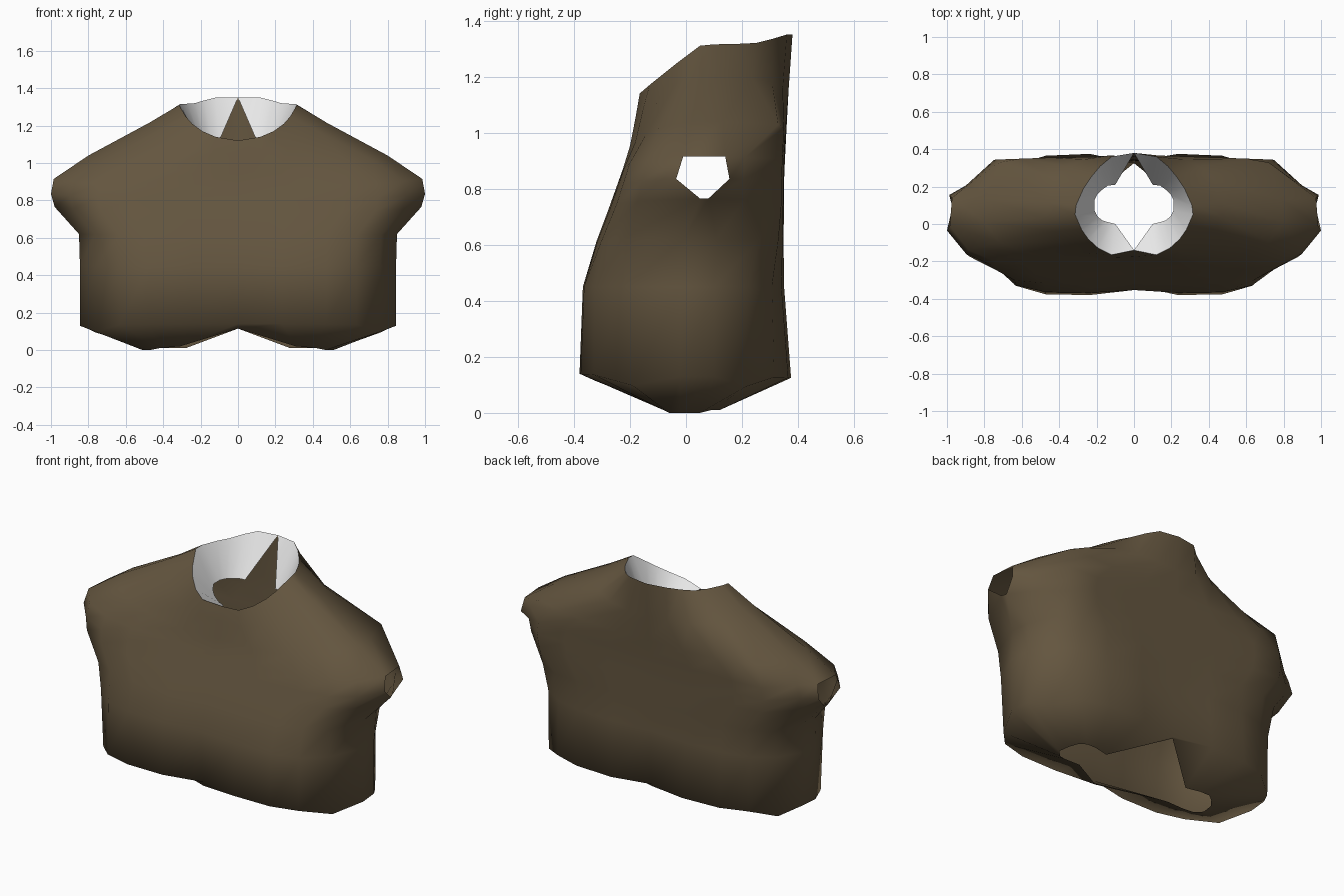
import bpy, bmesh

if "Cube" in bpy.data.objects:
    bpy.data.objects.remove(bpy.data.objects["Cube"])


def material(name, rgb):
    m = bpy.data.materials.new(name)
    m.diffuse_color = (*rgb, 1)
    m.use_nodes = True
    m.node_tree.nodes["Principled BSDF"].inputs["Base Color"].default_value = m.diffuse_color
    return m


def full_ring(half):
    """Half ring (front centre to back centre on +x) -> closed ring."""
    return half + [(-x, y, z) for x, y, z in half[-2:0:-1]]


def loft(name, rings, mat, holes=()):
    """Skin closed rings; holes lists (ring, column) quads left open."""
    bm = bmesh.new()
    rows = [[bm.verts.new(p) for p in r] for r in rings]
    n = len(rows[0])
    for i in range(len(rows) - 1):
        for j in range(n):
            if (i, j) not in holes:
                k = (j + 1) % n
                bm.faces.new((rows[i][j], rows[i][k], rows[i + 1][k], rows[i + 1][j]))
    bmesh.ops.remove_doubles(bm, verts=bm.verts[:], dist=0.001)
    for f in bm.faces:
        f.smooth = True
    me = bpy.data.meshes.new(name)
    bm.to_mesh(me)
    bm.free()
    me.materials.append(mat)
    ob = bpy.data.objects.new(name, me)
    bpy.context.collection.objects.link(ob)
    return ob


US = (0, .28, .56, .75, .9)


def section(zs, zf, zb, width, yf, yb, yc, sh, dip, front, back, sag=0):
    """Half cross-section; front/back give the depth fraction at the outer columns."""
    pts = []
    for u, f in zip(US, (1, 1) + front):
        y = yc + (yf - yc) * f + (dip if u == 0 else 0)
        pts.append((u * width, y, zs + (zf - zs) * (1 - u ** 3) - (sag if u == .9 else 0)))
    pts += [(width, yc - sh, zs), (width - .012, yc + sh, zs)]
    for u, f in reversed(list(zip(US, (1, 1) + back))):
        y = yc + (yb - yc) * f - (dip if u == 0 else 0)
        pts.append((u * width, y, zs + (zb - zs) * (1 - u ** 3) - (sag if u == .9 else 0)))
    return pts


brown = material("brown cloth", (.127, .092, .050))
pale = material("pale lining", (.80, .80, .80))

# lower opening with rounded leg ends and points at front and back centre
opening = [(0, -.325, .115), (.31, -.09, .02), (.37, -.085, .015), (.42, -.08, .01),
           (.47, -.06, 0), (.51, -.02, 0), (.50, .05, 0), (.47, .09, .01),
           (.43, .12, .01), (.37, .12, .01), (.28, .10, .01), (0, .325, .115)]

# outline shapes: (front fractions, back fractions)
hem = ((.99, .88, .55), (.97, .82, .52))
waist = ((.99, .90, .62), (.97, .86, .58))
armpit = ((.99, .95, .76), (.99, .94, .72))
arm = ((.98, .92, .70), (.99, .97, .5))
shoulder = ((.93, .80, .62), (.99, .97, .9))
neck = ((.90, .68, .45), (.93, .8, .55))

# body sections: side z, front z, back z, half width, front y, back y,
# centre y, side strip half-width, centre crease, outline, corner sag
sections = [
    (.13, .14, .125, .845, -.38, .375, .04, .06, .05, *hem, .035),
    (.45, .45, .45, .845, -.368, .35, .04, .06, .015, *waist),
    (.62, .61, .62, .85, -.32, .348, .05, .06, .01, *armpit),
    (.765, .73, .75, .98, -.275, .35, .065, .015, .005, *arm),
    (.835, .80, .83, 1.0, -.25, .35, .06, .095, .005, *arm),
    (.915, .87, .90, .985, -.225, .353, .065, .075, .005, *arm),
    (1.04, .95, 1.0, .80, -.20, .358, .07, .06, .005, *shoulder),
    (1.215, 1.05, 1.15, .475, -.18, .366, .075, .04, .005, *neck),
]

# neck rim
rim = [(0, -.14, 1.12), (.12, -.165, 1.14), (.19, -.13, 1.17), (.245, -.08, 1.21),
       (.28, -.03, 1.25), (.315, .05, 1.31), (.31, .10, 1.315), (.27, .19, 1.317),
       (.23, .25, 1.32), (.18, .31, 1.335), (.12, .36, 1.35), (0, .38, 1.35)]

# arm holes: side strips between the three arm sections, both sides
arm_holes = {(r, c) for r in (4, 5) for c in (5, 16)}
loft("tunic_body",
     [full_ring(opening)] + [full_ring(section(*s)) for s in sections] + [full_ring(rim)],
     brown, arm_holes)

# neck lining sloping inward, split to a point at front and back
inner = [rim[0], (.10, 0, 1.05), (.14, .01, 1.06), (.17, .02, 1.08), (.195, .04, 1.10),
         (.21, .07, 1.12), (.21, .13, 1.12), (.195, .16, 1.12), (.175, .18, 1.12),
         (.14, .205, 1.12), (.10, .21, 1.12), rim[-1]]
loft("neck_lining", [full_ring(rim), full_ring(inner)], pale)
